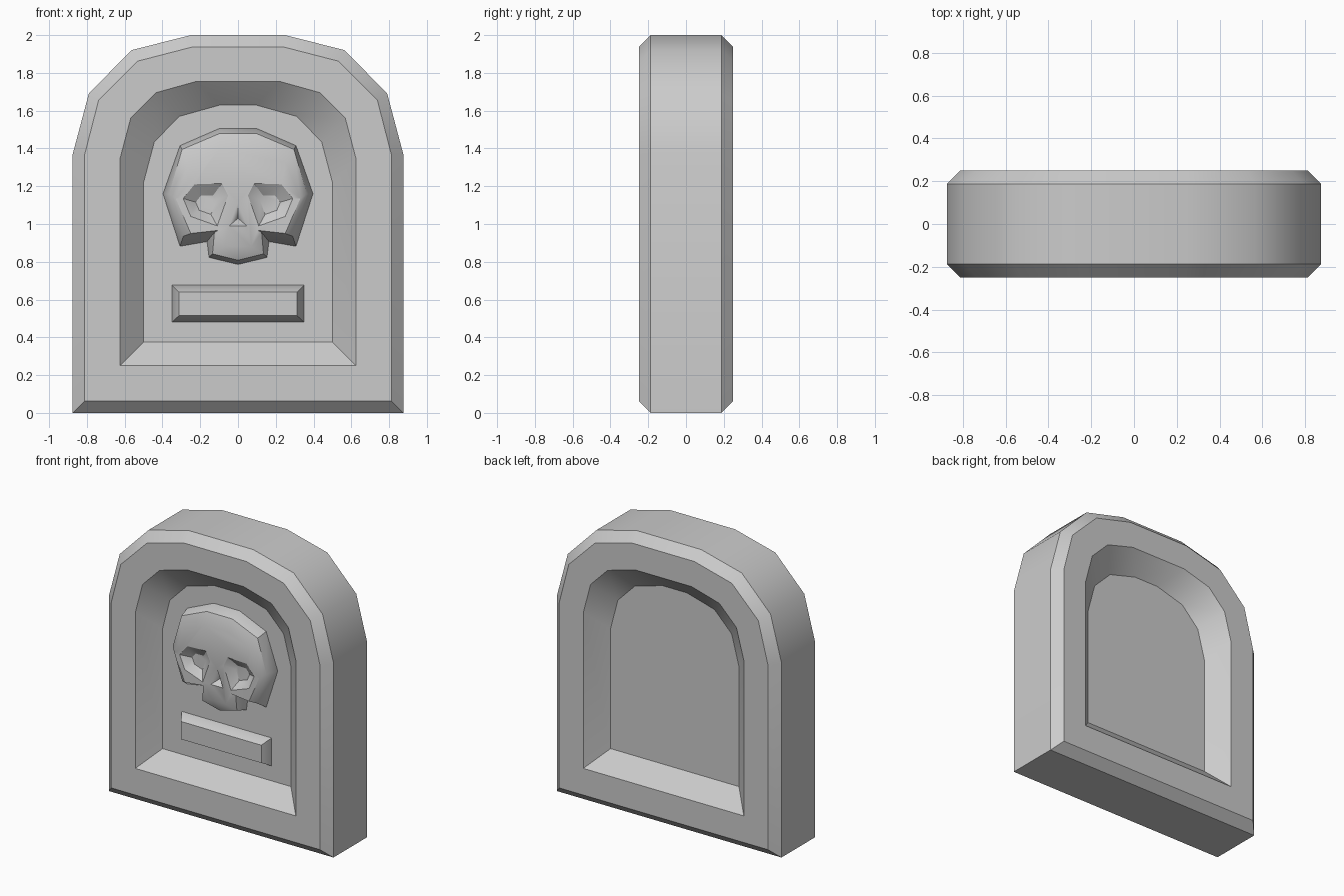
import bpy, bmesh, math

if "Cube" in bpy.data.objects:
    bpy.data.objects.remove(bpy.data.objects["Cube"])


def mirror(half):
    """Full outline from its right half (listed top to bottom)."""
    left = [(-x, z) for x, z in reversed(half) if x > 1e-6]
    return half + left


def loft(name, rings, angle=35):
    """Skin a stack of (y, outline) rings and cap both ends."""
    bm = bmesh.new()
    loops = [[bm.verts.new((x, y, z)) for x, z in pts] for y, pts in rings]
    n = len(loops[0])
    for a, b in zip(loops, loops[1:]):
        for i in range(n):
            j = (i + 1) % n
            bm.faces.new((a[i], a[j], b[j], b[i]))
    bm.faces.new(loops[0])
    bm.faces.new(loops[-1])
    bmesh.ops.remove_doubles(bm, verts=bm.verts, dist=1e-5)
    bmesh.ops.recalc_face_normals(bm, faces=bm.faces)
    me = bpy.data.meshes.new(name)
    bm.to_mesh(me)
    bm.free()
    me.shade_smooth()
    me.set_sharp_from_angle(angle=math.radians(angle))
    ob = bpy.data.objects.new(name, me)
    bpy.context.collection.objects.link(ob)
    return ob


def shrink(pts, centre, s):
    return [(centre[0] + (x - centre[0]) * s, centre[1] + (z - centre[1]) * s) for x, z in pts]


# Headstone slab: chamfered rim, sloped recess on front and back
edge = mirror([(0.25, 2.0), (0.565, 1.92), (0.79, 1.69), (0.875, 1.37), (0.875, 0)])
face = mirror([(0.24, 1.9375), (0.532, 1.862), (0.738, 1.655), (0.8125, 1.365), (0.8125, 0.0625)])
lip = mirror([(0.22, 1.755), (0.435, 1.695), (0.568, 1.56), (0.625, 1.345), (0.625, 0.25)])
floor = mirror([(0.095, 1.63), (0.31, 1.57), (0.443, 1.435), (0.5, 1.22), (0.5, 0.375)])
front = [(-0.125, floor), (-0.25, lip), (-0.25, face), (-0.1875, edge)]
loft("headstone", front + [(-y, pts) for y, pts in reversed(front)])

# Name plaque
base = mirror([(0.35, 0.677), (0.35, 0.48)])
top = mirror([(0.3125, 0.64), (0.3125, 0.515)])
loft("plaque", [(-0.12, base), (-0.125, base), (-0.1875, top)])

# Skull relief with stepped bevels
outer = mirror([(0.10, 1.505), (0.307, 1.415), (0.397, 1.16), (0.307, 0.882),
                (0.164, 0.907), (0.153, 0.823), (0, 0.786)])
middle = mirror([(0.10, 1.478), (0.296, 1.395), (0.365, 1.16), (0.29, 0.935),
                 (0.125, 0.955), (0.135, 0.842), (0, 0.808)])
inner = mirror([(0.10, 1.395), (0.254, 1.325), (0.33, 1.135), (0.25, 0.95),
                (0.106, 0.966), (0.07, 0.88), (0, 0.865)])
skull = loft("skull", [(-0.12, outer), (-0.125, outer), (-0.205, middle), (-0.235, inner)])

# Eye sockets and nose cut into the face
eye = [(0.23, 1.21), (0.085, 1.215), (0.053, 1.15), (0.11, 0.99), (0.25, 1.04), (0.29, 1.135)]
nose = mirror([(0, 1.115), (0.047, 0.99)])
cutters = []
for s in (-1, 1):
    pts = [(x * s, z) for x, z in eye]
    cutters.append(loft("eye_cutter", [(-0.26, pts), (-0.235, pts),
                                       (-0.19, shrink(pts, (0.17 * s, 1.1), 0.45))]))
cutters.append(loft("nose_cutter", [(-0.26, nose), (-0.235, nose),
                                    (-0.18, shrink(nose, (0, 1.03), 0.02))]))
for c in cutters:
    c.hide_render = True
    c.hide_set(True)
    mod = skull.modifiers.new(c.name, 'BOOLEAN')
    mod.object = c
    mod.operation = 'DIFFERENCE'
    mod.solver = 'EXACT'
